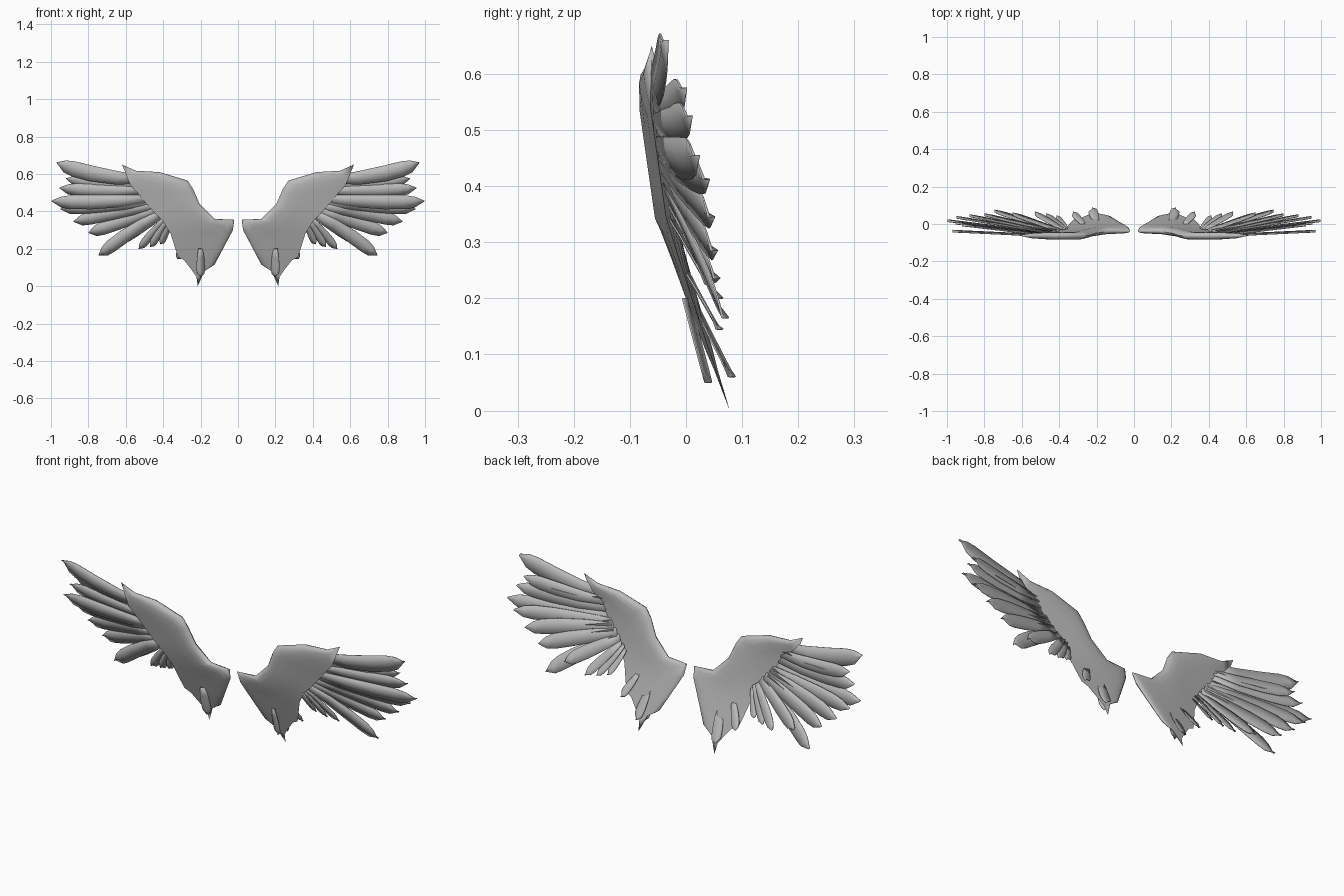
import bpy, bmesh, math
from mathutils import Vector

if "Cube" in bpy.data.objects:
    bpy.data.objects.remove(bpy.data.objects["Cube"])

grey = bpy.data.materials.new("feather grey")
grey.diffuse_color = (0.5, 0.5, 0.5, 1)
grey.use_nodes = True
grey.node_tree.nodes["Principled BSDF"].inputs["Base Color"].default_value = grey.diffuse_color

LEAN = [(0, .078), (.17, .02), (.34, -.035), (.55, -.065), (.67, -.06)]


def lean(x, z):
    """Depth of the wing sheet: leans back low down and toward the outer tips."""
    y = LEAN[0][1] if z < 0 else LEAN[-1][1]
    for (z0, y0), (z1, y1) in zip(LEAN, LEAN[1:]):
        if z0 <= z <= z1:
            y = y0 + (y1 - y0) * (z - z0) / (z1 - z0)
    return y


def finish(name, bm, angle=40):
    bmesh.ops.remove_doubles(bm, verts=bm.verts, dist=1e-4)
    bmesh.ops.recalc_face_normals(bm, faces=bm.faces)
    mesh = bpy.data.meshes.new(name)
    bm.to_mesh(mesh)
    bm.free()
    mesh.materials.append(grey)
    ob = bpy.data.objects.new(name, mesh)
    bpy.context.collection.objects.link(ob)
    bpy.ops.object.select_all(action='DESELECT')
    ob.select_set(True)
    bpy.context.view_layer.objects.active = ob
    bpy.ops.object.shade_smooth_by_angle(angle=math.radians(angle))
    return ob


# Leading and trailing edges of the wing body, bottom point to outer point
LEAD = [(.215, 0), (.18, .08), (.125, .115), (.08, .2), (.027, .3), (.02, .355),
        (.125, .36), (.205, .44), (.24, .52), (.27, .565), (.42, .61), (.545, .617), (.62, .65)]
TRAIL = [(.215, 0), (.222, .05), (.25, .09), (.29, .14), (.32, .155), (.335, .2),
         (.36, .28), (.4, .345), (.44, .385), (.48, .43), (.53, .49), (.575, .54), (.62, .65)]
# Half thickness across the chord: rounded in front, thin behind
CHORD = [(0, 0), (.03, .55), (.1, .9), (.22, 1), (.45, .75), (.7, .4), (1, 0)]


def wing_body(side, name):
    bm = bmesh.new()
    rows = []
    n = len(LEAD)
    for i, (a, b) in enumerate(zip(LEAD, TRAIL)):
        a, b = Vector(a), Vector(b)
        h = .02 * min(1, i / 6, (n - 1 - i) / 2 + .15)
        if i in (0, n - 1):
            h = 0
        ring = []
        loop = [(t, -k) for t, k in CHORD] + [(t, k) for t, k in CHORD[-2:0:-1]]
        for t, k in loop:
            p = a.lerp(b, t)
            ring.append(bm.verts.new((side * p.x, lean(p.x, p.y) + k * h, p.y)))
        rows.append(ring)
    for r, q in zip(rows, rows[1:]):
        m = len(r)
        for j in range(m):
            bm.faces.new((r[j], r[(j + 1) % m], q[(j + 1) % m], q[j]))
    bmesh.ops.dissolve_degenerate(bm, edges=bm.edges, dist=1e-5)
    return finish(name, bm, 60)


# Feather outline: distance along, upper half width, lower half width
BLADE = [(0, .5, .5), (.3, .85, .85), (.6, 1, 1), (.8, .95, 1), (.9, .7, .85), (1, .05, 0)]


def feather(side, name, root, tip, width, y0, y1, bend=0):
    """Thin cambered blade from root to tip, from depth y0 to depth y1."""
    bm = bmesh.new()
    a, b = Vector(root), Vector(tip)
    d = (b - a).normalized()
    up = Vector((-d.y, d.x))
    rows = []
    for t, wu, wl in BLADE:
        c = a.lerp(b, t) - up * bend * 4 * t * (1 - t)
        y = y0 + (y1 - y0) * t
        pts = [(c + up * width * wu, y - .006), (c, y - .003), (c - up * width * wl, y + .006)]
        rows.append([bm.verts.new((side * p.x, yy, p.y)) for p, yy in pts])
    for r, q in zip(rows, rows[1:]):
        for j in range(2):
            bm.faces.new((r[j], r[j + 1], q[j + 1], q[j]))
    ob = finish(name, bm)
    mod = ob.modifiers.new("thin", 'SOLIDIFY')
    mod.thickness = .003
    mod.offset = 0


# root, tip, half width, root depth, tip depth, bend
FEATHERS = {
    "flight_feather_1": ((.5, .57), (.97, .66), .042, -.06, -.038, .022),
    "flight_feather_2": ((.5, .54), (.92, .575), .032, -.055, -.005, .012),
    "flight_feather_3": ((.49, .51), (.955, .525), .034, -.053, .005, .008),
    "flight_feather_4": ((.46, .47), (.998, .455), .038, -.05, .018, .012),
    "flight_feather_5": ((.45, .45), (.95, .412), .034, -.045, .036, 0),
    "flight_feather_6": ((.44, .43), (.88, .345), .036, -.042, .045, -.005),
    "flight_feather_7": ((.42, .41), (.8, .285), .036, -.038, .05, 0),
    "flight_feather_8": ((.41, .39), (.745, .165), .036, -.034, .07, -.008),
    "flight_feather_9": ((.4, .39), (.65, .235), .032, -.034, .055, 0),
    "short_feather_1": ((.385, .37), (.53, .2), .022, -.025, .06, 0),
    "short_feather_2": ((.37, .36), (.47, .21), .02, -.025, .05, 0),
    "short_feather_3": ((.36, .34), (.415, .225), .018, -.025, .04, 0),
    "lower_feather_1": ((.27, .25), (.325, .145), .02, 0, .06, 0),
    "lower_feather_2": ((.2, .2), (.225, .06), .025, .01, .082, 0),
    "lower_feather_3": ((.2, .2), (.2, .05), .022, 0, .04, 0),
}

for side, label in ((1, "right"), (-1, "left")):
    wing_body(side, label + "_wing_body")
    for part, spec in FEATHERS.items():
        feather(side, label + "_" + part, *spec)
